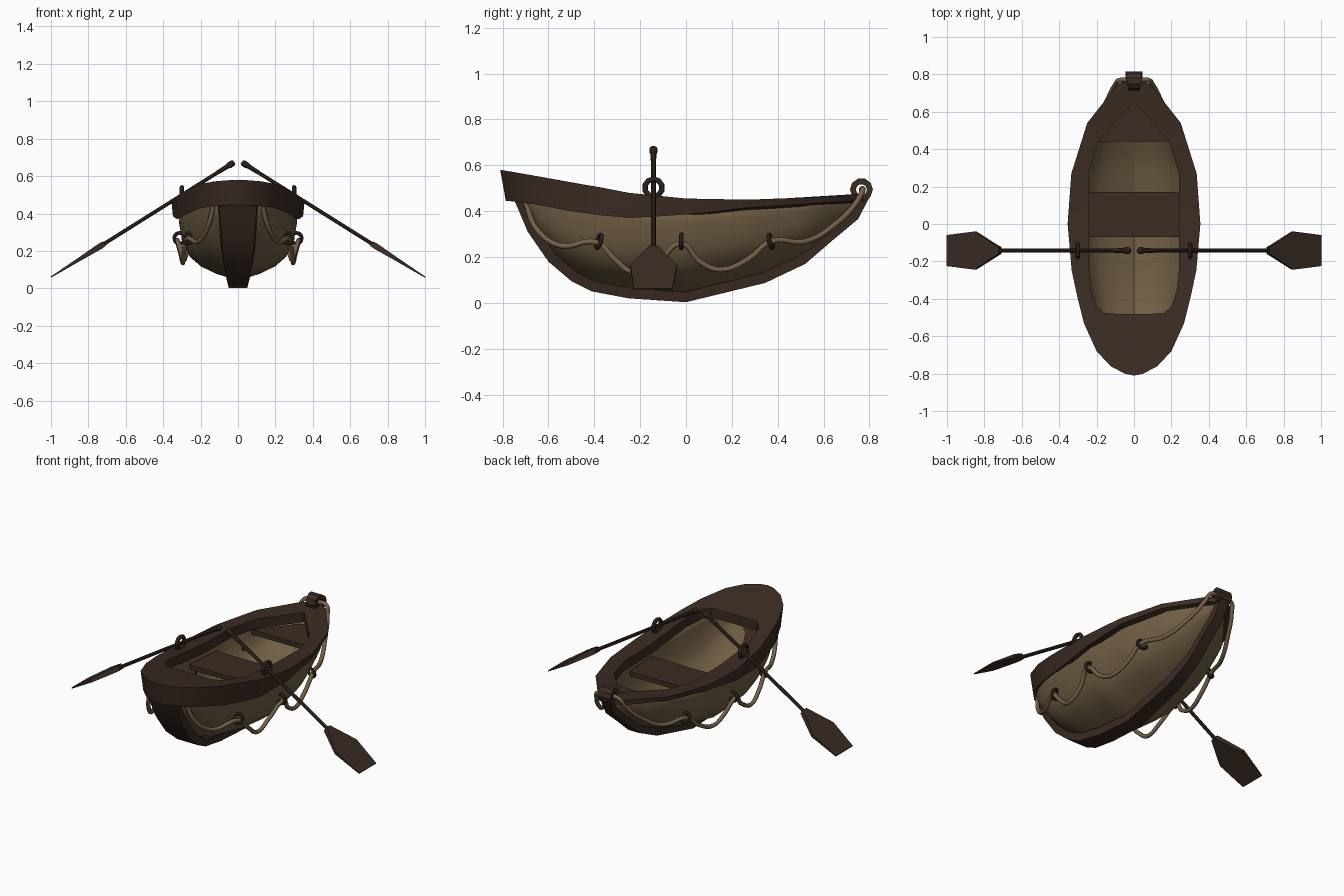
import bpy, math
from mathutils import Vector

cube = bpy.data.objects.get("Cube")
if cube:
    bpy.data.objects.remove(cube, do_unlink=True)


def material(name, colour):
    mat = bpy.data.materials.new(name)
    mat.use_nodes = True
    mat.diffuse_color = (*colour, 1)
    mat.node_tree.nodes["Principled BSDF"].inputs["Base Color"].default_value = (*colour, 1)
    return mat


dark_wood = material("dark wood", (0.043, 0.025, 0.0165))
tan_wood = material("tan wood", (0.162, 0.113, 0.057))
rope_fibre = material("rope fibre", (0.175, 0.12, 0.068))


def smooth(obj):
    bpy.ops.object.select_all(action="DESELECT")
    obj.select_set(True)
    bpy.context.view_layer.objects.active = obj
    bpy.ops.object.shade_smooth_by_angle()


def make(name, verts, faces, mat, smoothed=False):
    mesh = bpy.data.meshes.new(name)
    mesh.from_pydata([tuple(v) for v in verts], [], faces)
    mesh.materials.append(mat)
    obj = bpy.data.objects.new(name, mesh)
    bpy.context.collection.objects.link(obj)
    bpy.ops.object.select_all(action="DESELECT")
    obj.select_set(True)
    bpy.context.view_layer.objects.active = obj
    bpy.ops.object.mode_set(mode="EDIT")
    bpy.ops.mesh.select_all(action="SELECT")
    bpy.ops.mesh.normals_make_consistent(inside=False)
    bpy.ops.object.mode_set(mode="OBJECT")
    if smoothed:
        smooth(obj)
    return obj


def loft(name, rings, mat, closed=True, cyclic=False, smoothed=False):
    """Skin equal-length rings of points, in order."""
    size, count = len(rings[0]), len(rings)
    faces = []
    for i in range(count if cyclic else count - 1):
        a, b = i * size, (i + 1) % count * size
        for j in range(size if closed else size - 1):
            k = (j + 1) % size
            faces.append((a + j, a + k, b + k, b + j))
    if closed and not cyclic:
        faces += [tuple(range(size)), tuple(range((count - 1) * size, count * size))]
    return make(name, [p for ring in rings for p in ring], faces, mat, smoothed)


def lookup(table, y, column):
    """Linear interpolation of a column in a table sorted by its first column."""
    y = min(max(y, table[0][0]), table[-1][0])
    for a, b in zip(table, table[1:]):
        if y <= b[0]:
            f = (y - a[0]) / (b[0] - a[0])
            return a[column] + f * (b[column] - a[column])


# Gunwale stations: y, half width, top z, bottom z, inner x, inner y
GUNWALE = [
    (-.81, 0, .58, .445, 0, -.48),
    (-.80, .05, .578, .445, .04, -.48),
    (-.76, .125, .572, .44, .1, -.48),
    (-.68, .2, .558, .43, .16, -.475),
    (-.53, .268, .53, .402, .2, -.44),
    (-.38, .305, .505, .382, .23, -.35),
    (-.25, .333, .48, .37, .24, -.25),
    (0, .355, .455, .385, .24, 0),
    (.27, .335, .45, .415, .24, .27),
    (.54, .25, .46, .433, .19, .44),
    (.75, .085, .475, .445, .05, .60),
    (.79, 0, .478, .45, 0, .655),
]
# Keel outline: y, z, half width
KEEL = [
    (-.745, .44, .112), (-.69, .31, .1), (-.6, .18, .09), (-.5, .095, .078),
    (-.41, .05, .068), (-.25, .02, .06), (0, .003, .055), (.345, .087, .045),
    (.52, .17, .04), (.63, .265, .038), (.75, .365, .036), (.8, .46, .034),
]
# Hull half section: share of half width, share of depth
SECTION = [(1, 0), (.99, .18), (.95, .37), (.89, .53), (.8, .67), (.62, .8), (.36, .905), (0, 1)]

# Gunwale with the foredeck: one closed section swept round the boat
rings = []
for side, stations in ((1, GUNWALE), (-1, GUNWALE[-2:0:-1])):
    for y, x, top, bottom, xi, yi in stations:
        inner_top = lookup(GUNWALE, yi, 2)
        rings.append([
            (side * x, y, top),
            (side * x * .98, y * (.97 if y < 0 else 1), bottom),
            (side * xi, yi, inner_top - .06),
            (side * xi, yi, inner_top),
        ])
loft("gunwale", rings, dark_wood, cyclic=True, smoothed=True)

# Hull: rounded sections with a slight V bottom
rings = []
STEPS = 26
for i in range(STEPS + 1):
    y = -.745 + i * 1.515 / STEPS
    half = max(lookup(GUNWALE, y, 1) - .035, .02)
    rim = (lookup(GUNWALE, y, 2) + lookup(GUNWALE, y, 3)) / 2
    depth = max(rim - lookup(KEEL, y, 1) - .035, .01)
    rings.append([(half * s, y, rim - depth * d) for s, d in SECTION]
                 + [(-half * s, y, rim - depth * d) for s, d in SECTION[-2::-1]])
hull = loft("hull", rings, tan_wood, closed=False, smoothed=True)
# Shell thickness grown toward the inside
lowest_face = min(hull.data.polygons, key=lambda p: p.center.z)
shell = hull.modifiers.new("thickness", "SOLIDIFY")
shell.thickness = .018
shell.offset = -1 if lowest_face.normal.z < 0 else 1

# Keel: rectangular section following the outline
rings = []
for i, (y, z, half) in enumerate(KEEL):
    before, after = KEEL[max(i - 1, 0)], KEEL[min(i + 1, len(KEEL) - 1)]
    along = Vector((0, after[0] - before[0], after[1] - before[1])).normalized()
    inward = Vector((0, -along.z, along.y)) * .045
    low = Vector((0, y, z))
    across = Vector((half, 0, 0))
    rings.append([low - across * .9, low + across * .9,
                  low + across + inward, low - across + inward])
loft("keel", rings, dark_wood, smoothed=True)


def slab(name, outline, z, thickness):
    loft(name, [[(x, y, h) for x, y in outline] for h in (z - thickness, z)], dark_wood)


# Seats
slab("middle_seat", [(-.29, -.07), (.29, -.07), (.27, .17), (-.27, .17)], .34, .03)
slab("stern_seat", [(-.215, .44), (.215, .44), (.03, .665), (-.03, .665)], .385, .03)


def torus(name, place, turn, major, minor, sides):
    bpy.ops.mesh.primitive_torus_add(location=place, rotation=turn, major_radius=major,
                                     minor_radius=minor, major_segments=sides, minor_segments=8)
    obj = bpy.context.object
    obj.name = name
    obj.data.materials.append(dark_wood)
    smooth(obj)


# Stern eye: a wide band, narrower toward the boat
rings = []
for i in range(10):
    a = math.tau * i / 10
    half = .038 + .008 * math.cos(a)
    rings.append([(x, .765 + r * math.cos(a), .494 + r * math.sin(a))
                  for x, r in ((-half, .024), (-half, .05), (half, .05), (half, .024))])
loft("stern_eye", rings, dark_wood, cyclic=True, smoothed=True)

# Oars, oarlocks and rope rings on both sides
OAR_Y = -.142
for side, label in ((1, "left"), (-1, "right")):
    handle = Vector((side * .02, OAR_Y, .675))
    tip = Vector((side, OAR_Y, .06))
    along = (tip - handle).normalized()
    up = Vector((-along.z * side, 0, along.x * side))
    across = Vector((0, 1, 0))
    length = (tip - handle).length

    # Turned grip and shaft: distance along, radius
    rings = []
    for d, r in ((0, .011), (.01, .018), (.03, .018), (.045, .013), (.1, .012),
                 (.115, .0105), (.8, .0105), (.88, .014)):
        rings.append([handle + along * d + r * (across * math.cos(a) + up * math.sin(a))
                      for a in (math.tau * k / 10 for k in range(10))])
    loft(label + "_oar_shaft", rings, dark_wood, smoothed=True)

    # Blade: distance from tip, half width, half thickness
    rings = []
    for d, w, t in ((.335, .018, .015), (.31, .03, .016), (.18, .102, .01), (0, .083, .003)):
        base = handle + along * (length - d)
        rings.append([base + across * w * a + up * t * b
                      for a, b in ((-1, -1), (1, -1), (1, 1), (-1, 1))])
    loft(label + "_oar_blade", rings, dark_wood)

    torus(label + "_oarlock", (side * .3, OAR_Y, .502), (0, math.pi / 2, 0), .038, .012, 10)
    for i, (x, y, lean) in enumerate(((.265, -.38, .3), (.312, -.02, 0), (.25, .37, -.25))):
        torus(f"{label}_rope_ring_{i + 1}", (side * x, y, .268),
              (math.pi / 2 - lean, 0, side * lean), .029, .01, 12)

# Lifeline: one rope from bow, through the side rings and the stern eye, and back
path = [
    (.13, -.70, .44), (.165, -.65, .32), (.21, -.55, .25), (.275, -.385, .262),
    (.29, -.31, .19), (.295, -.23, .135), (.3, -.12, .18), (.325, -.02, .258),
    (.305, .06, .18), (.295, .15, .145), (.275, .27, .19), (.262, .37, .268),
    (.21, .52, .268), (.145, .66, .35), (.1, .745, .44), (.075, .77, .49),
]
path += [(0, .765, .494)] + [(-x, y, z) for x, y, z in reversed(path)]
curve = bpy.data.curves.new("lifeline", "CURVE")
curve.dimensions = "3D"
curve.bevel_depth = .0125
curve.bevel_resolution = 2
curve.resolution_u = 6
curve.use_fill_caps = True
spline = curve.splines.new("BEZIER")
spline.bezier_points.add(len(path) - 1)
for point, place in zip(spline.bezier_points, path):
    point.co = place
    point.handle_left_type = point.handle_right_type = "AUTO"
curve.materials.append(rope_fibre)
bpy.context.collection.objects.link(bpy.data.objects.new("lifeline", curve))
